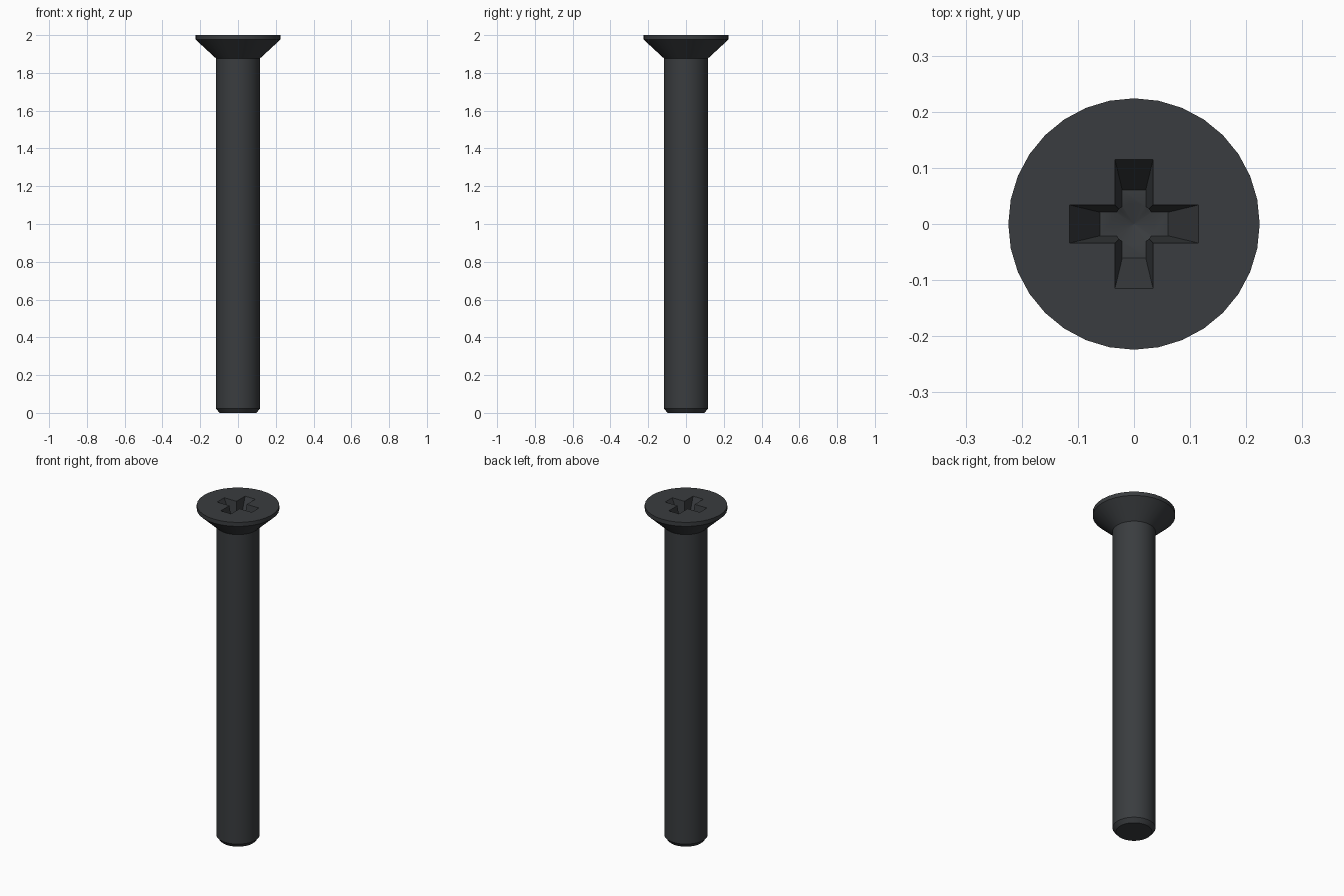
import bpy, bmesh
from math import cos, sin, pi, radians

if "Cube" in bpy.data.objects:
    bpy.data.objects.remove(bpy.data.objects["Cube"])

SIDES = 32


def make_object(name, bm):
    bmesh.ops.recalc_face_normals(bm, faces=bm.faces)
    mesh = bpy.data.meshes.new(name)
    bm.to_mesh(mesh)
    bm.free()
    obj = bpy.data.objects.new(name, mesh)
    bpy.context.collection.objects.link(obj)
    return obj


def loft(name, rings):
    """Closed solid through rings of matching points."""
    bm = bmesh.new()
    loops = [[bm.verts.new(p) for p in ring] for ring in rings]
    n = len(loops[0])
    for a, b in zip(loops, loops[1:]):
        for i in range(n):
            j = (i + 1) % n
            bm.faces.new((a[i], a[j], b[j], b[i]))
    bm.faces.new(loops[0][::-1])
    bm.faces.new(loops[-1])
    return make_object(name, bm)


def circle(r, z):
    return [(r * cos(2 * pi * i / SIDES), r * sin(2 * pi * i / SIDES), z)
            for i in range(SIDES)]


def cross(length, width, z):
    pts = []
    for k in range(4):
        c, s = round(cos(k * pi / 2)), round(sin(k * pi / 2))
        for x, y in ((length, -width), (length, width), (width, width)):
            pts.append((c * x - s * y, s * x + c * y, z))
    return pts


# Chamfered shank and countersunk head as one turned body
screw = loft("countersunk_screw", [circle(r, z) for r, z in (
    (0.098, 0), (0.117, 0.024), (0.117, 1.877), (0.224, 1.976), (0.224, 2.0))])

# Tapered cross recess, then a round centre with a conical floor
floor, top = 1.89, 2.0
over = 0.1  # cutter overshoot, continuing the taper
cutters = [
    loft("cross_cutter", [
        cross(0.061, 0.021, floor),
        cross(0.115 + 0.054 * over, 0.034 + 0.013 * over,
              top + (top - floor) * over)]),
    loft("centre_cutter", [
        circle(0.0005, floor - 0.02), circle(0.0375, floor), circle(0.0375, top + 0.03)]),
]
bpy.context.view_layer.objects.active = screw
screw.select_set(True)
for cutter in cutters:
    mod = screw.modifiers.new("recess", 'BOOLEAN')
    mod.operation = 'DIFFERENCE'
    mod.solver = 'EXACT'
    mod.object = cutter
    bpy.ops.object.modifier_apply(modifier=mod.name)
for cutter in cutters:
    bpy.data.objects.remove(cutter)

# Dark metal
mat = bpy.data.materials.new("dark_metal")
mat.diffuse_color = (0.042, 0.046, 0.05, 1)
mat.use_nodes = True
mat.node_tree.nodes["Principled BSDF"].inputs["Base Color"].default_value = mat.diffuse_color
screw.data.materials.clear()
screw.data.materials.append(mat)
bpy.ops.object.shade_smooth_by_angle(angle=radians(30))
